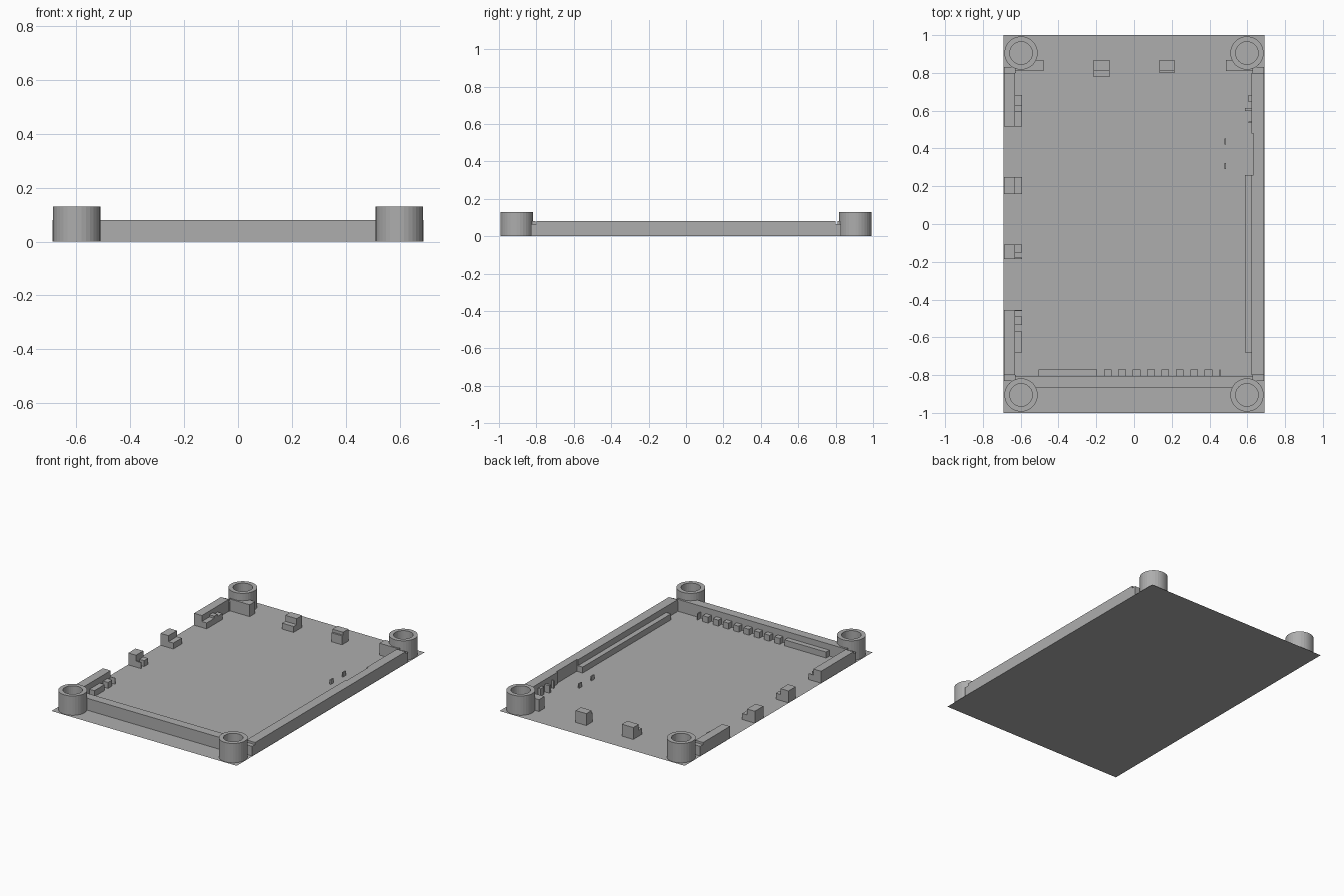
import bpy
import bmesh
from math import cos, sin, tau

if "Cube" in bpy.data.objects:
    bpy.data.objects.remove(bpy.data.objects["Cube"])

grey = bpy.data.materials.new("plain grey")
grey.use_nodes = True
grey.diffuse_color = (0.42, 0.42, 0.42, 1)
grey.node_tree.nodes["Principled BSDF"].inputs["Base Color"].default_value = (0.42, 0.42, 0.42, 1)

WALL, STEP = 0.08, 0.04


def finish(name, bm):
    bmesh.ops.recalc_face_normals(bm, faces=bm.faces)
    mesh = bpy.data.meshes.new(name)
    bm.to_mesh(mesh)
    bm.free()
    mesh.materials.append(grey)
    obj = bpy.data.objects.new(name, mesh)
    bpy.context.collection.objects.link(obj)
    return obj


def prism(name, outline, height):
    """Extrude a plan outline up from the floor."""
    bm = bmesh.new()
    face = bm.faces.new([bm.verts.new((x, y, 0)) for x, y in outline])
    top = bmesh.ops.extrude_face_region(bm, geom=[face])["geom"]
    for v in top:
        if isinstance(v, bmesh.types.BMVert):
            v.co.z = height
    # keep the underside so every block is closed
    if not face.is_valid:
        bm.faces.new([v for v in bm.verts if v.co.z == 0])
    return finish(name, bm)


def block(name, x0, x1, y0, y1, height):
    return prism(name, [(x0, y0), (x1, y0), (x1, y1), (x0, y1)], height)


def post(name, x, y, sides=32):
    """Hollow screw post."""
    bm = bmesh.new()
    rings = []
    for r, z in ((0.088, 0), (0.088, 0.13), (0.06, 0.13), (0.06, 0)):
        rings.append([bm.verts.new((x + r * cos(tau * i / sides), y + r * sin(tau * i / sides), z))
                      for i in range(sides)])
    for k in range(4):
        a, b = rings[k], rings[(k + 1) % 4]
        for i in range(sides):
            j = (i + 1) % sides
            bm.faces.new((a[i], a[j], b[j], b[i]))
    finish(name, bm)


# Floor sheet
bm = bmesh.new()
bm.faces.new([bm.verts.new((x, y, 0)) for x, y in ((-0.69, -1), (0.69, -1), (0.69, 1), (-0.69, 1))])
floor = finish("floor_sheet", bm)
if floor.data.polygons[0].normal.z < 0:
    floor.data.flip_normals()

# Corner posts and the low links beside them
for sx, side in ((-1, "right"), (1, "left")):
    for sy, end in ((-1, "front"), (1, "back")):
        post(f"{end}_{side}_post", sx * 0.598, sy * 0.905)
        xs = sorted((sx * 0.625, sx * 0.687))
        ys = sorted((sy * 0.8, sy * 0.83))
        block(f"{end}_{side}_corner_link", *xs, *ys, 0.065)

# Front wall, tapered around the posts
half = [(0.53, -0.865), (0.56, -0.84), (0.63, -0.83), (0.63, -0.805)]
prism("front_wall", half + [(-x, y) for x, y in reversed(half)], WALL)

# Short back walls beside the posts
for s, side, end in ((-1, "right", 0.48), (1, "left", 0.487)):
    outline = [(end, 0.81), (0.63, 0.81), (0.63, 0.83), (0.56, 0.84), (0.53, 0.868), (end, 0.868)]
    prism(f"back_{side}_short_wall", [(s * x, y) for x, y in outline], WALL)

# Left wall with a shallow recess, and its inner ledge
for i, (x, y0, y1) in enumerate(((0.623, -0.8, 0.26), (0.632, 0.26, 0.48), (0.623, 0.48, 0.8))):
    block(f"left_wall_{i}", x, 0.688, y0, y1, WALL)
block("left_ledge", 0.588, 0.625, -0.68, 0.26, STEP)

# Right wall sections
for name, y0, y1 in (("back", 0.515, 0.8), ("upper_clip", 0.16, 0.25),
                     ("lower_clip", -0.185, -0.108), ("front", -0.8, -0.455)):
    block(f"right_{name}_wall", -0.688, -0.63, y0, y1, WALL)

# Steps on the inside of the right wall
for i, (y0, y1, h) in enumerate(((0.515, 0.595, STEP), (0.595, 0.63, 0.055), (0.63, 0.683, STEP),
                                 (0.16, 0.25, STEP), (-0.15, -0.108, STEP), (-0.185, -0.178, STEP),
                                 (-0.46, -0.455, STEP), (-0.535, -0.49, STEP), (-0.68, -0.57, STEP))):
    block(f"right_step_{i}", -0.63, -0.594, y0, y1, h)

# Back clips
block("back_right_clip", -0.215, -0.13, 0.81, 0.868, WALL)
block("back_right_clip_step", -0.215, -0.13, 0.777, 0.81, STEP)
block("back_left_clip", 0.135, 0.215, 0.812, 0.868, WALL)
block("back_left_clip_step", 0.135, 0.215, 0.8, 0.812, 0.06)

# Front ledge and row of teeth
block("front_ledge", -0.505, -0.195, -0.805, -0.77, STEP)
for i in range(8):
    x = -0.16 + 0.0763 * i
    block(f"front_tooth_{i}", x, x + 0.041, -0.805, -0.77, STEP)
block("front_end_rib", 0.452, 0.458, -0.805, -0.77, STEP)

# Small ribs by the left wall
block("left_rib_back", 0.606, 0.624, 0.645, 0.683, 0.05)
block("left_rib_middle", 0.587, 0.624, 0.597, 0.615, 0.05)
block("left_rib_front", 0.606, 0.624, 0.535, 0.543, 0.05)

# Two floor tabs
for i, y in enumerate((0.307, 0.437)):
    block(f"floor_tab_{i}", 0.479, 0.487, y - 0.015, y + 0.015, 0.03)
